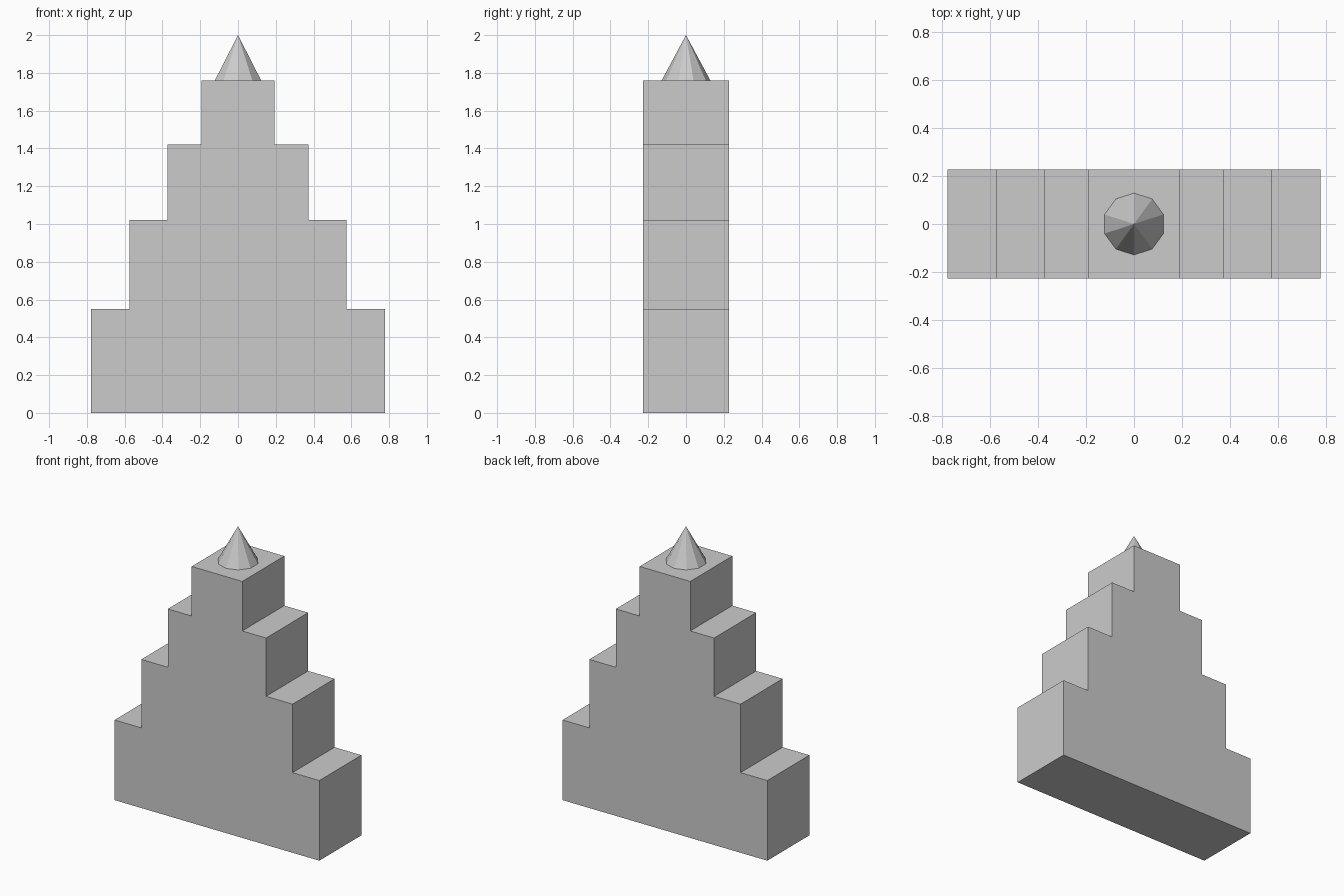
import bpy, bmesh

if "Cube" in bpy.data.objects:
    bpy.data.objects.remove(bpy.data.objects["Cube"])

DEPTH = 0.228                      # half thickness
# half width and top height of each step
STEPS = [(0.777, 0.55), (0.574, 1.02), (0.373, 1.42), (0.192, 1.76)]


def add_object(name, bm):
    bmesh.ops.recalc_face_normals(bm, faces=bm.faces)
    mesh = bpy.data.meshes.new(name)
    bm.to_mesh(mesh)
    bm.free()
    obj = bpy.data.objects.new(name, mesh)
    bpy.context.collection.objects.link(obj)
    return obj


# Stepped gable wall: right half of the outline, mirrored, then extruded
right, z = [], 0.0
for w, top in STEPS:
    right += [(w, z), (w, top)]
    z = top
outline = right + [(-x, h) for x, h in reversed(right)]

bm = bmesh.new()
face = bm.faces.new([bm.verts.new((x, -DEPTH, h)) for x, h in outline])
ext = bmesh.ops.extrude_face_region(bm, geom=[face], use_keep_orig=True)
bmesh.ops.translate(bm, vec=(0, 2 * DEPTH, 0),
                    verts=[g for g in ext["geom"] if isinstance(g, bmesh.types.BMVert)])
add_object("stepped_gable", bm)

# Ten-sided spike on top
bm = bmesh.new()
bmesh.ops.create_cone(bm, cap_ends=True, segments=10,
                      radius1=0.129, radius2=0, depth=0.24)
bmesh.ops.remove_doubles(bm, verts=bm.verts, dist=1e-5)
spike = add_object("spike", bm)
spike.location.z = 1.88
